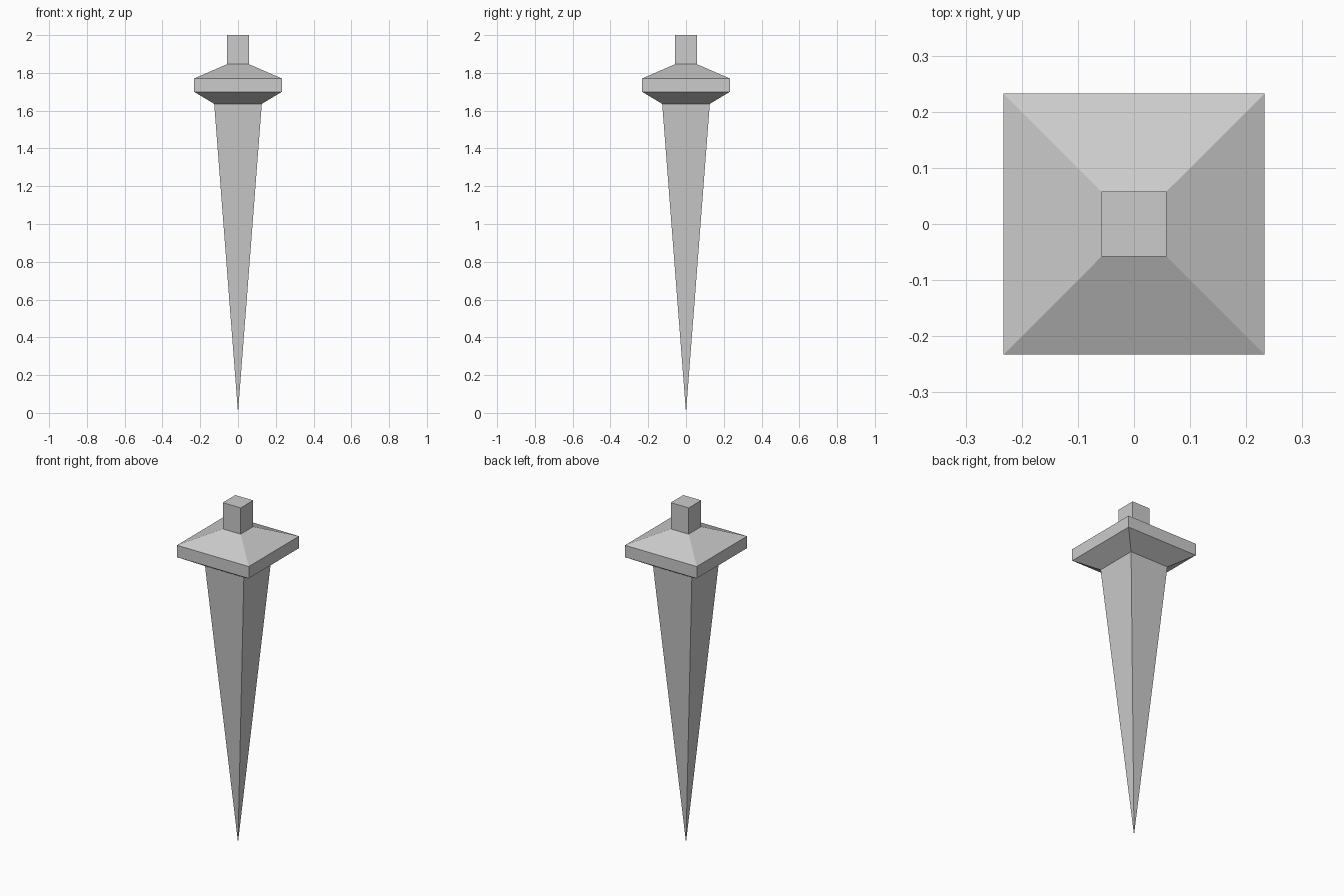
import bpy
import bmesh

if "Cube" in bpy.data.objects:
    bpy.data.objects.remove(bpy.data.objects["Cube"])


def square_loft(name, profile):
    """Loft square rings through (half_width, z); zero width makes a point."""
    bm = bmesh.new()
    rings = []
    for h, z in profile:
        corners = [(-h, -h), (h, -h), (h, h), (-h, h)] if h > 0 else [(0, 0)]
        rings.append([bm.verts.new((x, y, z)) for x, y in corners])
    for low, high in zip(rings, rings[1:]):
        for i in range(4):
            j = (i + 1) % 4
            if len(low) == 1:
                bm.faces.new((low[0], high[j], high[i]))
            else:
                bm.faces.new((low[i], low[j], high[j], high[i]))
    # Cap only the exposed top end; joints between parts stay open
    if profile[-1][1] >= 2.0:
        bm.faces.new(rings[-1])
    bm.normal_update()
    mesh = bpy.data.meshes.new(name)
    bm.to_mesh(mesh)
    bm.free()
    obj = bpy.data.objects.new(name, mesh)
    bpy.context.collection.objects.link(obj)
    return obj


STUB, RIM, NECK = 0.058, 0.233, 0.126

# Tapered spike running down to a point
square_loft("spike", [(0, 0), (NECK, 1.636)])
# Wide collar with bevelled underside, vertical rim and sloped top
square_loft("collar", [(NECK, 1.636), (RIM, 1.70), (RIM, 1.77), (STUB, 1.846)])
# Small square stub on top
square_loft("stub", [(STUB, 1.846), (STUB, 2.0)])

# Face winding of the spike's fan made outward
for obj in bpy.context.collection.objects:
    bm = bmesh.new()
    bm.from_mesh(obj.data)
    for f in bm.faces:
        c = f.calc_center_median()
        if f.normal.x * c.x + f.normal.y * c.y < -1e-6:
            f.normal_flip()
    bm.to_mesh(obj.data)
    bm.free()
